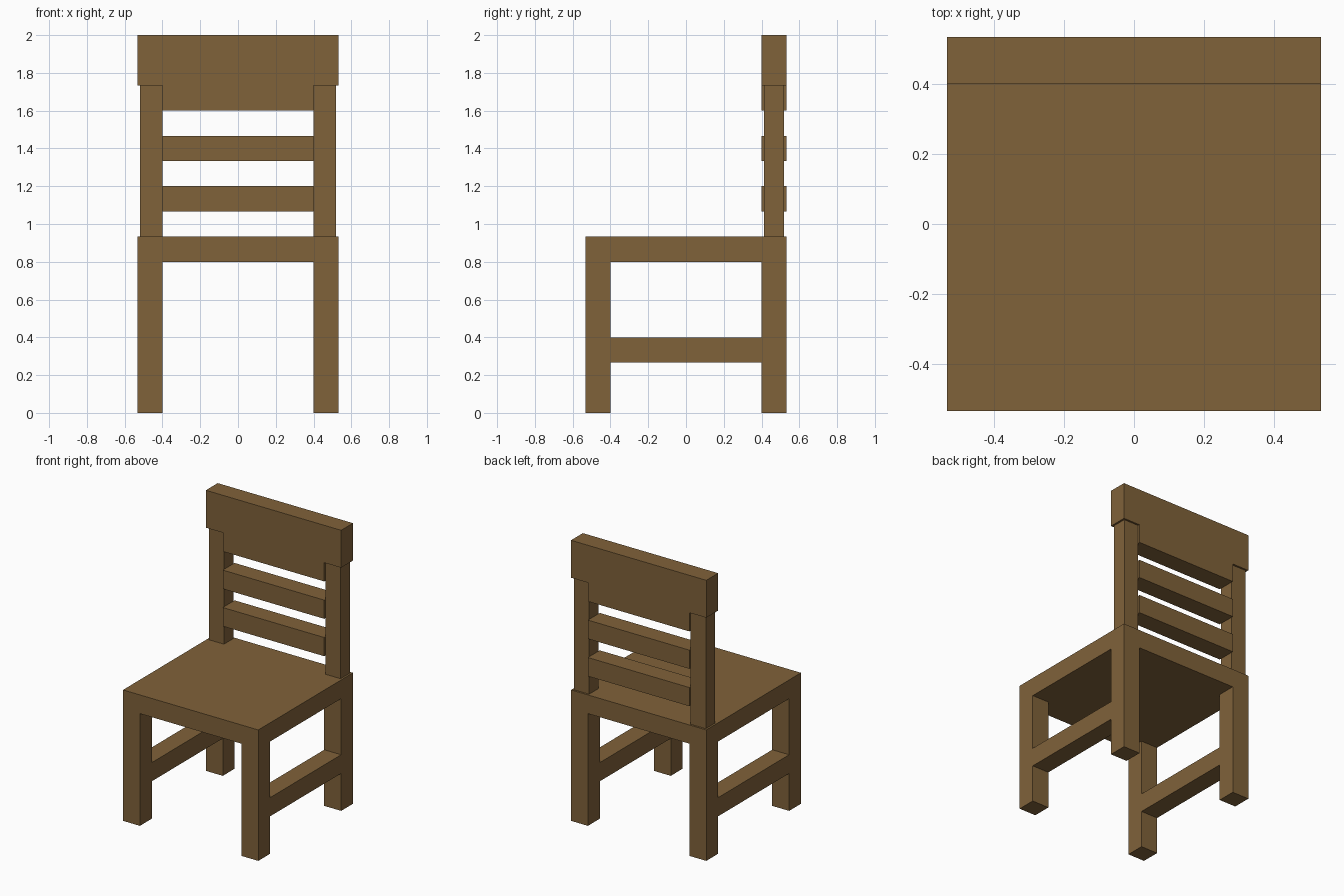
import bpy
from mathutils import Matrix, Vector
import bmesh

if "Cube" in bpy.data.objects:
    bpy.data.objects.remove(bpy.data.objects["Cube"])

U = 2 / 15  # thickness of one plank

wood = bpy.data.materials.new("brown wood")
wood.diffuse_color = (0.216, 0.122, 0.042, 1)
wood.use_nodes = True
wood.node_tree.nodes["Principled BSDF"].inputs["Base Color"].default_value = wood.diffuse_color


def box(name, x, y, z):
    """Box from (min, max) ranges on each axis."""
    lo, hi = Vector((x[0], y[0], z[0])), Vector((x[1], y[1], z[1]))
    bm = bmesh.new()
    bmesh.ops.create_cube(bm, size=1, matrix=Matrix.Translation((lo + hi) / 2)
                          @ Matrix.Diagonal((*(hi - lo), 1)))
    mesh = bpy.data.meshes.new(name)
    bm.to_mesh(mesh)
    bm.free()
    mesh.materials.append(wood)
    obj = bpy.data.objects.new(name, mesh)
    bpy.context.collection.objects.link(obj)
    return obj


def mirrored(name, x, y, z):
    """One part on each side of x = 0."""
    box("right_" + name, x, y, z)
    box("left_" + name, (-x[1], -x[0]), y, z)


inner, outer = 3 * U, 4 * U
back = (inner, outer)

# Seat slab
box("seat", (-outer, outer), (-outer, outer), (6 * U, 7 * U))

# Legs, side stretchers and slimmer back posts
mirrored("front_leg", (inner, outer), (-outer, -inner), (0, 6 * U))
mirrored("back_leg", (inner, outer), back, (0, 6 * U))
mirrored("stretcher", (inner, outer), (-inner, inner), (2 * U, 3 * U))
mirrored("back_post", (inner, outer - 0.0133),
         (inner + 0.0133, outer - 0.0133), (7 * U, 13 * U))

# Back slats
for i, z in enumerate((8, 10)):
    box(f"back_slat_{i + 1}", (-inner, inner), back, (z * U, (z + 1) * U))

# Headrest: wide top board with a narrower lower part between the posts
box("headrest_top", (-outer, outer), back, (13 * U, 15 * U))
box("headrest_lower", (-inner, inner), back, (12 * U, 13 * U))
